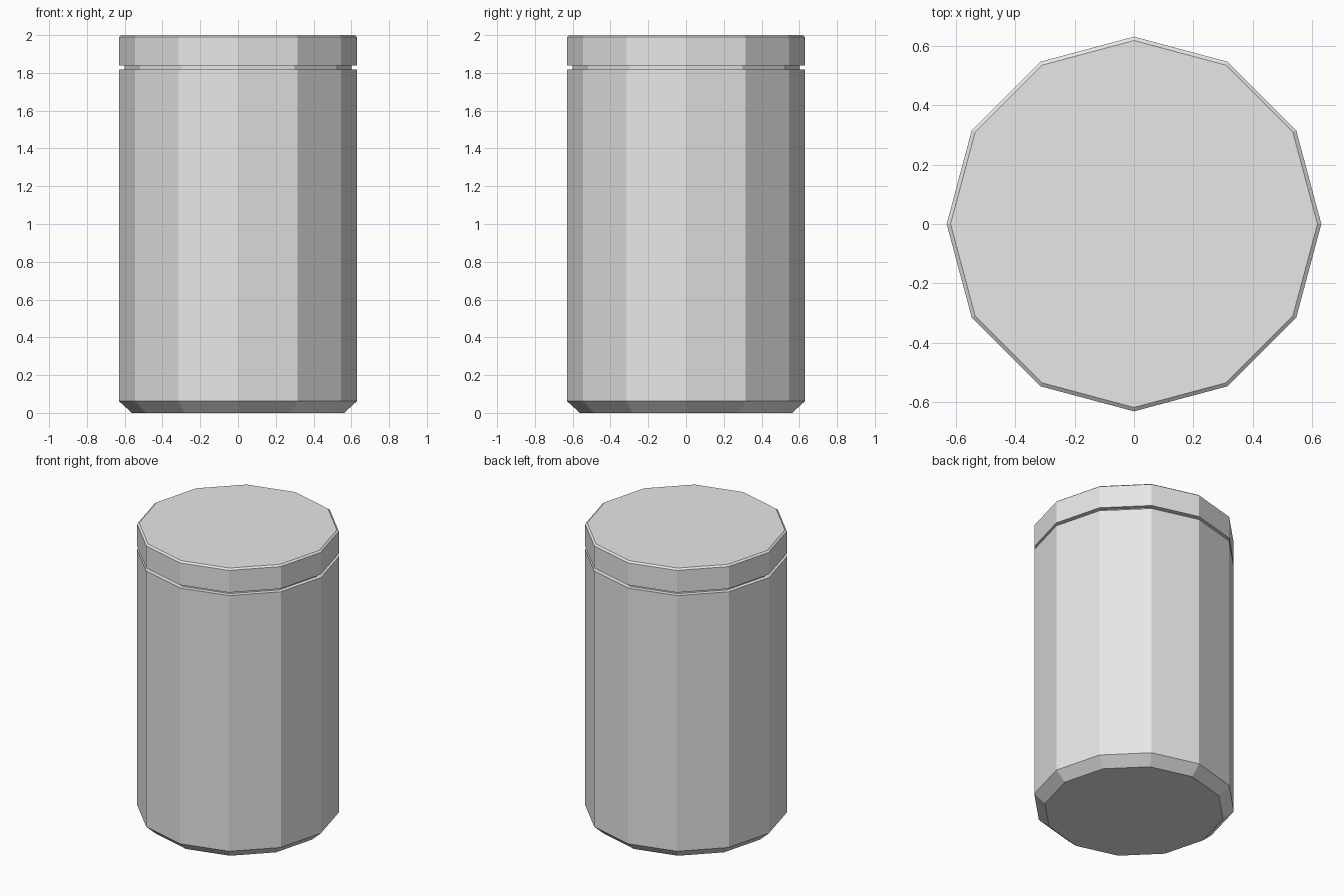
import bpy
import bmesh
from math import cos, sin, tau

cube = bpy.data.objects.get("Cube")
if cube:
    bpy.data.objects.remove(cube, do_unlink=True)

SIDES = 12
RADIUS = 0.63
NECK = 0.6

grey = bpy.data.materials.new("plain grey")
grey.use_nodes = True
colour = (0.8, 0.8, 0.8, 1)
grey.diffuse_color = colour
grey.node_tree.nodes["Principled BSDF"].inputs["Base Color"].default_value = colour


def turned(name, profile):
    """Sweep a (radius, height) profile into a capped, faceted solid."""
    bm = bmesh.new()
    rings = [[bm.verts.new((r * cos(tau * i / SIDES), r * sin(tau * i / SIDES), z))
              for i in range(SIDES)] for r, z in profile]
    for low, high in zip(rings, rings[1:]):
        for i in range(SIDES):
            j = (i + 1) % SIDES
            bm.faces.new((low[i], low[j], high[j], high[i]))
    bm.faces.new(rings[0][::-1])
    bm.faces.new(rings[-1])
    mesh = bpy.data.meshes.new(name)
    bm.to_mesh(mesh)
    bm.free()
    mesh.materials.append(grey)
    obj = bpy.data.objects.new(name, mesh)
    bpy.context.collection.objects.link(obj)


# Canister with chamfered foot, recessed neck groove and lid in one shell
turned("canister", [
    (0.562, 0), (RADIUS, 0.062), (RADIUS, 1.817),
    (NECK, 1.817), (NECK, 1.838),
    (RADIUS, 1.838), (RADIUS, 1.99), (0.617, 2),
])
